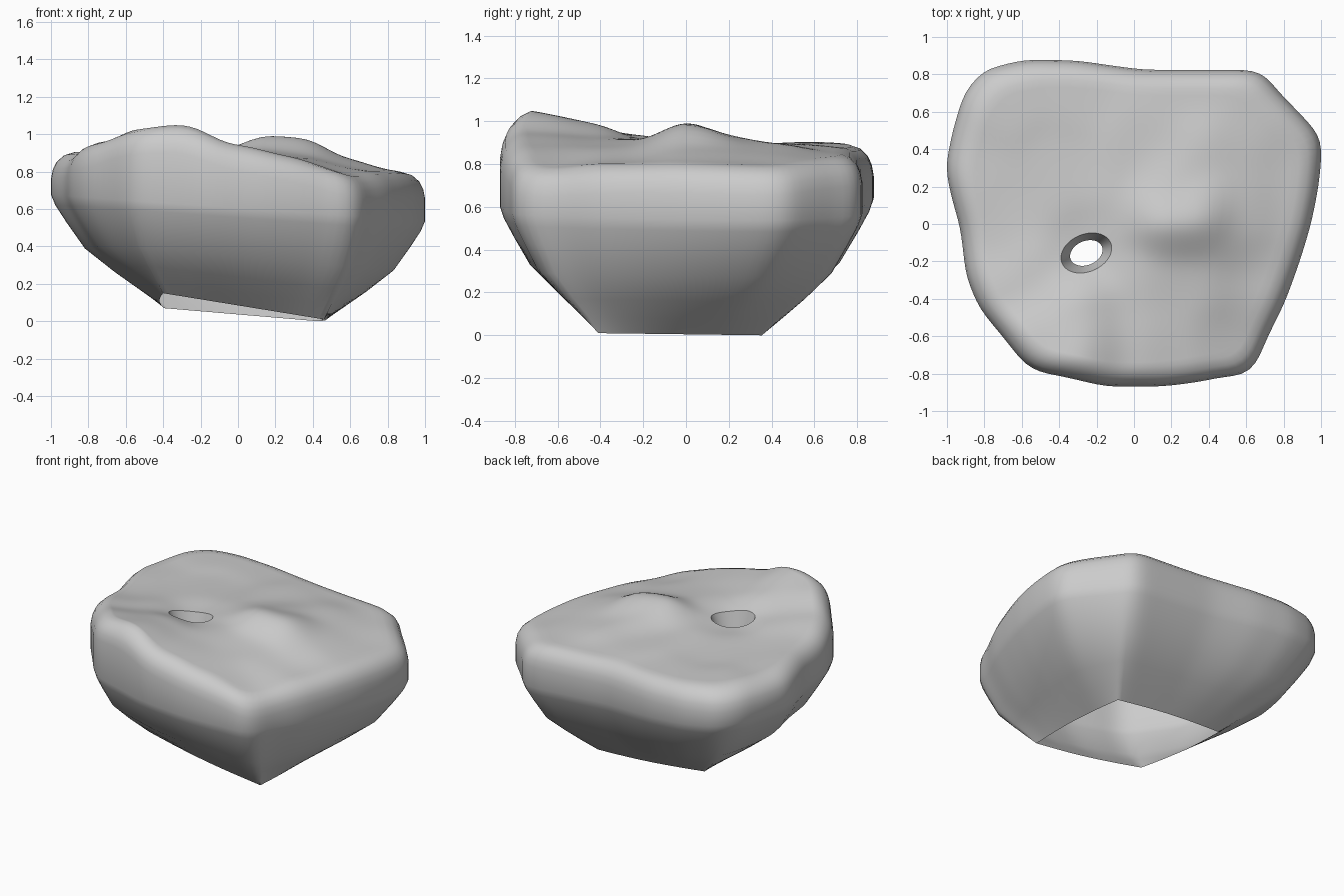
import bpy, bmesh, math
from mathutils import Vector, Matrix

if "Cube" in bpy.data.objects:
    bpy.data.objects.remove(bpy.data.objects["Cube"])

# Widest outline of the rock, counter-clockwise
OUTLINE = [(1, .4), (.98, .48), (.87, .6), (.77, .7), (.7, .79), (.63, .82), (.05, .82),
           (-.1, .84), (-.3, .87), (-.58, .875), (-.8, .82), (-.9, .7), (-.96, .5), (-1, .3),
           (-.97, .15), (-.92, -.02), (-.89, -.28), (-.82, -.45), (-.67, -.63), (-.58, -.75),
           (-.5, -.79), (-.38, -.81), (-.15, -.865), (.15, -.865), (.35, -.84), (.48, -.81),
           (.58, -.81), (.65, -.75), (.7, -.62), (.8, -.42), (.88, -.2), (.94, 0), (.98, .2)]
# Height samples of the uneven top
HEIGHTS = [(-.55, -.66, 1.03), (-.3, -.7, 1.05), (0, -.7, .94), (.3, -.7, .88), (.48, -.68, .82),
           (.6, -.66, .77), (.75, -.35, .80), (.86, 0, .80), (.9, .38, .79), (.75, .58, .82),
           (.58, .72, .84), (.2, .74, .86), (-.3, .75, .88), (-.75, .7, .90), (-.9, .3, .9),
           (-.84, -.1, .91), (-.76, -.4, .96), (-.26, -.14, .88), (-.5, -.3, .94), (-.33, -.45, 1.0),
           (.15, 0, 1.03), (.37, 0, 1.0), (.57, 0, .87), (.63, -.3, .81), (.3, -.42, .88),
           (0, .3, .90), (-.4, .3, .89), (.4, .38, .90), (.6, .45, .85), (-.6, .1, .90),
           (.1, .55, .89), (0, -.42, .92), (-.05, -.08, .91), (.15, -.22, .91), (.4, -.22, .88),
           (.17, .17, .94)]
# Lower rim corners (back right, back left, front left, front right)
# and the outline corners they run up to
RIM = [Vector(p) for p in [(.43, .355, 0), (-.395, .36, .07), (-.4, -.405, .15), (.46, -.41, .01)]]
CORNERS = [(.72, .76), (-.85, .77), (-.58, -.75), (.65, -.75)]
# Wall profile: outward fraction, height fraction
WALL = [(0, 0), (.2, .14), (.42, .3), (.69, .52), (.86, .77), (.96, .93), (1, 1.03)]
HOLE = Vector((-.255, -.155))
INSET = .88


def top_z(x, y):
    """Local plane fitted to the nearby height samples."""
    m = Matrix(((.003, 0, 0), (0, .003, 0), (0, 0, 1e-6)))
    rhs = Vector((0, 0, 0))
    for px, py, pz in HEIGHTS:
        d2 = (px - x) ** 2 + (py - y) ** 2
        w = math.exp(-d2 / .022) + .0012 / (d2 + .02)
        v = Vector((px - x, py - y, 1))
        for i in range(3):
            for j in range(3):
                m[i][j] += w * v[i] * v[j]
        rhs += w * pz * v
    return (m.inverted() @ rhs).z


def subdivide(points, step):
    out = []
    for i, p in enumerate(points):
        a, b = Vector(p), Vector(points[(i + 1) % len(points)])
        n = max(1, round((b - a).length / step))
        out += [a.lerp(b, k / n) for k in range(n)]
    return out


def hole_point(p, scale):
    """Point on the tilted oval hole, on the side facing p."""
    a = math.atan2(p.y - HOLE.y, p.x - HOLE.x)
    t = a - .4
    r = .141 * .1 / math.hypot(.1 * math.cos(t), .141 * math.sin(t)) * scale
    return HOLE + r * Vector((math.cos(a), math.sin(a)))


# Soften the outline, then stretch it back to full size
outline = subdivide(OUTLINE, .045)
n = len(outline)
for _ in range(3):
    outline = [(outline[i - 1] + outline[i] * 2 + outline[(i + 1) % n]) / 4 for i in range(n)]
x0, x1 = min(p.x for p in outline), max(p.x for p in outline)
outline = [Vector(((p.x - x0) / (x1 - x0) * 2 - 1, p.y * 1.005)) for p in outline]
corner_ids = [min(range(n), key=lambda i: (outline[i] - Vector(c)).length) for c in CORNERS]

# Open rim with slightly bowed sides, matched to the outline corner to corner
rim = [None] * n
for k in range(4):
    a, b = RIM[k], RIM[(k + 1) % 4]
    outward = Vector((b.y - a.y, a.x - b.x, 0)).normalized()
    start, end = corner_ids[k], corner_ids[(k + 1) % 4]
    count = (end - start) % n
    for j in range(count):
        rim[(start + j) % n] = a.lerp(b, j / count) + outward * .022 * math.sin(math.pi * j / count)

# Tapered wall from the rim to the widest belt
belt = [Vector((p.x, p.y, .59 - .07 * p.x)) for p in outline]
rows = []
for out, up in WALL:
    row = []
    for r, b in zip(rim, belt):
        p = r.lerp(b, out)
        p.z = r.z + (b.z - r.z) * up
        row.append(p)
    rows.append(row)

# Upright edge band and rounded shoulder
edge_z = [top_z(p.x * INSET, p.y * INSET) for p in outline]
for _ in range(4):
    edge_z = [(edge_z[i - 1] + edge_z[i] * 2 + edge_z[(i + 1) % n]) / 4 for i in range(n)]
for scale, drop in ((1, .14), (.99, .09), (.97, .05), (.93, .015)):
    rows.append([Vector((p.x * scale, p.y * scale, z - drop)) for p, z in zip(outline, edge_z)])

# Bumpy top running in to the hole
STEPS = 20
for s in range(STEPS + 1):
    row = []
    for p in outline:
        q = (p * INSET).lerp(hole_point(p, 1), s / STEPS)
        row.append(Vector((q.x, q.y, top_z(q.x, q.y))))
    rows.append(row)

# Sloping throat of the hole, open below
row = []
for p in outline:
    q = hole_point(p, .64)
    row.append(Vector((q.x, q.y, .76)))
rows.append(row)

bm = bmesh.new()
verts = [[bm.verts.new(p) for p in row] for row in rows]
for a, b in zip(verts, verts[1:]):
    for i in range(n):
        j = (i + 1) % n
        bm.faces.new((a[i], a[j], b[j], b[i]))
mesh = bpy.data.meshes.new("rock_shell")
bm.to_mesh(mesh)
bm.free()
rock = bpy.data.objects.new("rock_shell", mesh)
bpy.context.collection.objects.link(rock)
bpy.context.view_layer.objects.active = rock
rock.select_set(True)
bpy.ops.object.shade_smooth_by_angle(angle=math.radians(50))
